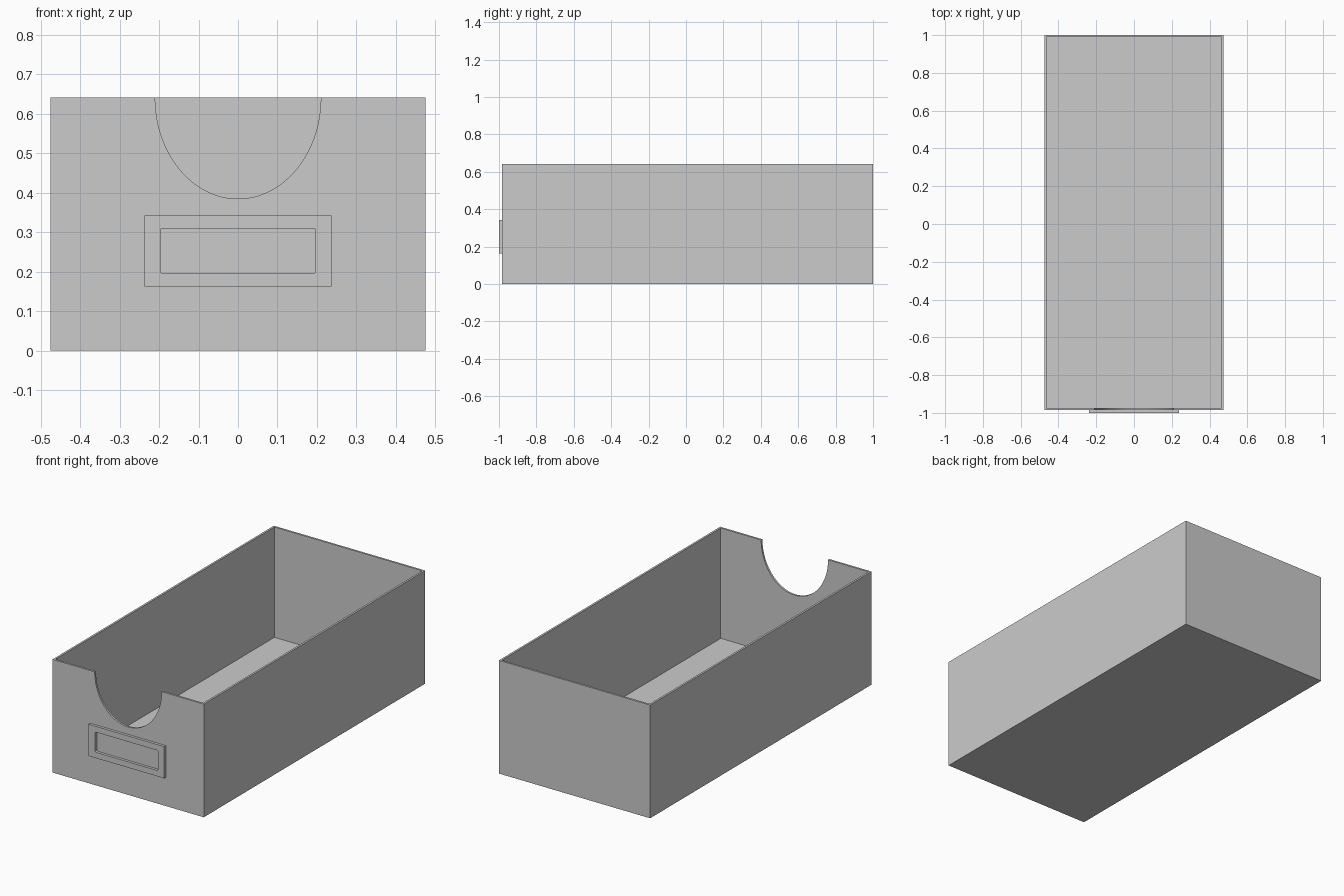
import bpy
import bmesh
import math
from mathutils import Vector

default_cube = bpy.data.objects.get("Cube")
if default_cube:
    bpy.data.objects.remove(default_cube, do_unlink=True)

WIDTH, HEIGHT, WALL = 0.95, 0.642, 0.016
FRONT, BACK = -0.985, 1.0

grey = bpy.data.materials.new("plain grey")
grey.use_nodes = True
GREY = (0.6, 0.6, 0.6, 1)
grey.diffuse_color = GREY
grey.node_tree.nodes["Principled BSDF"].inputs["Base Color"].default_value = GREY


def finish(name, bm):
    """Turn a bmesh into a grey object."""
    bmesh.ops.recalc_face_normals(bm, faces=bm.faces)
    mesh = bpy.data.meshes.new(name)
    bm.to_mesh(mesh)
    bm.free()
    mesh.materials.append(grey)
    obj = bpy.data.objects.new(name, mesh)
    bpy.context.collection.objects.link(obj)
    return obj


def extrude_y(bm, outline, y0, y1):
    """Extrude a closed (x, z) outline from y0 to y1."""
    face = bm.faces.new([bm.verts.new((x, y0, z)) for x, z in outline])
    result = bmesh.ops.extrude_face_region(bm, geom=[face])
    moved = [v for v in result["geom"] if isinstance(v, bmesh.types.BMVert)]
    bmesh.ops.translate(bm, verts=moved, vec=(0, y1 - y0, 0))


def rounded_rect(hx, hz, zc, radius, steps=4):
    """Outline of a rectangle with rounded corners."""
    points = []
    for corner, (sx, sz) in enumerate([(1, 1), (-1, 1), (-1, -1), (1, -1)]):
        for i in range(steps + 1):
            a = (corner + i / steps) * math.pi / 2
            points.append((sx * (hx - radius) + radius * math.cos(a),
                           zc + sz * (hz - radius) + radius * math.sin(a)))
    return points


def cut(target, cutter):
    """Subtract the cutter from the target, then drop the cutter."""
    cutter.hide_render = True
    mod = target.modifiers.new("cut", "BOOLEAN")
    mod.operation, mod.solver, mod.object = "DIFFERENCE", "EXACT", cutter
    bpy.ops.object.select_all(action="DESELECT")
    bpy.context.view_layer.objects.active = target
    target.select_set(True)
    bpy.ops.object.modifier_apply(modifier=mod.name)
    bpy.data.objects.remove(cutter, do_unlink=True)
    bpy.ops.object.shade_smooth_by_angle(angle=math.radians(30))


# Open box: a block whose top is inset and pushed down to the floor
bm = bmesh.new()
bmesh.ops.create_cube(bm, size=1)
bmesh.ops.scale(bm, vec=(WIDTH, BACK - FRONT, HEIGHT), verts=bm.verts)
bmesh.ops.translate(bm, vec=(0, (FRONT + BACK) / 2, HEIGHT / 2), verts=bm.verts)
top = max(bm.faces, key=lambda f: f.calc_center_median().z)
bmesh.ops.inset_region(bm, faces=[top], thickness=WALL)
result = bmesh.ops.extrude_face_region(bm, geom=[top])
moved = [v for v in result["geom"] if isinstance(v, bmesh.types.BMVert)]
bmesh.ops.translate(bm, verts=moved, vec=Vector((0, 0, WALL - HEIGHT)))
if top.is_valid:
    bmesh.ops.delete(bm, geom=[top], context="FACES_ONLY")
box = finish("open_box", bm)

# Half-oval finger notch in the front wall
bm = bmesh.new()
arc = [(0.21 * math.cos(a), HEIGHT + 0.257 * math.sin(a))
       for a in (math.pi * (1 + i / 48) for i in range(49))]
extrude_y(bm, arc + [(0.21, HEIGHT + 0.1), (-0.21, HEIGHT + 0.1)],
          FRONT - 0.05, FRONT + 0.05)
cut(box, finish("notch_cutter", bm))

# Label frame on the front, with an opening for the card
bm = bmesh.new()
extrude_y(bm, [(-0.237, 0.163), (0.237, 0.163), (0.237, 0.343), (-0.237, 0.343)],
          -1.0, FRONT)
frame = finish("label_frame", bm)
bm = bmesh.new()
extrude_y(bm, rounded_rect(0.197, 0.057, 0.253, 0.005), -1.05, FRONT + 0.05)
cut(frame, finish("opening_cutter", bm))
